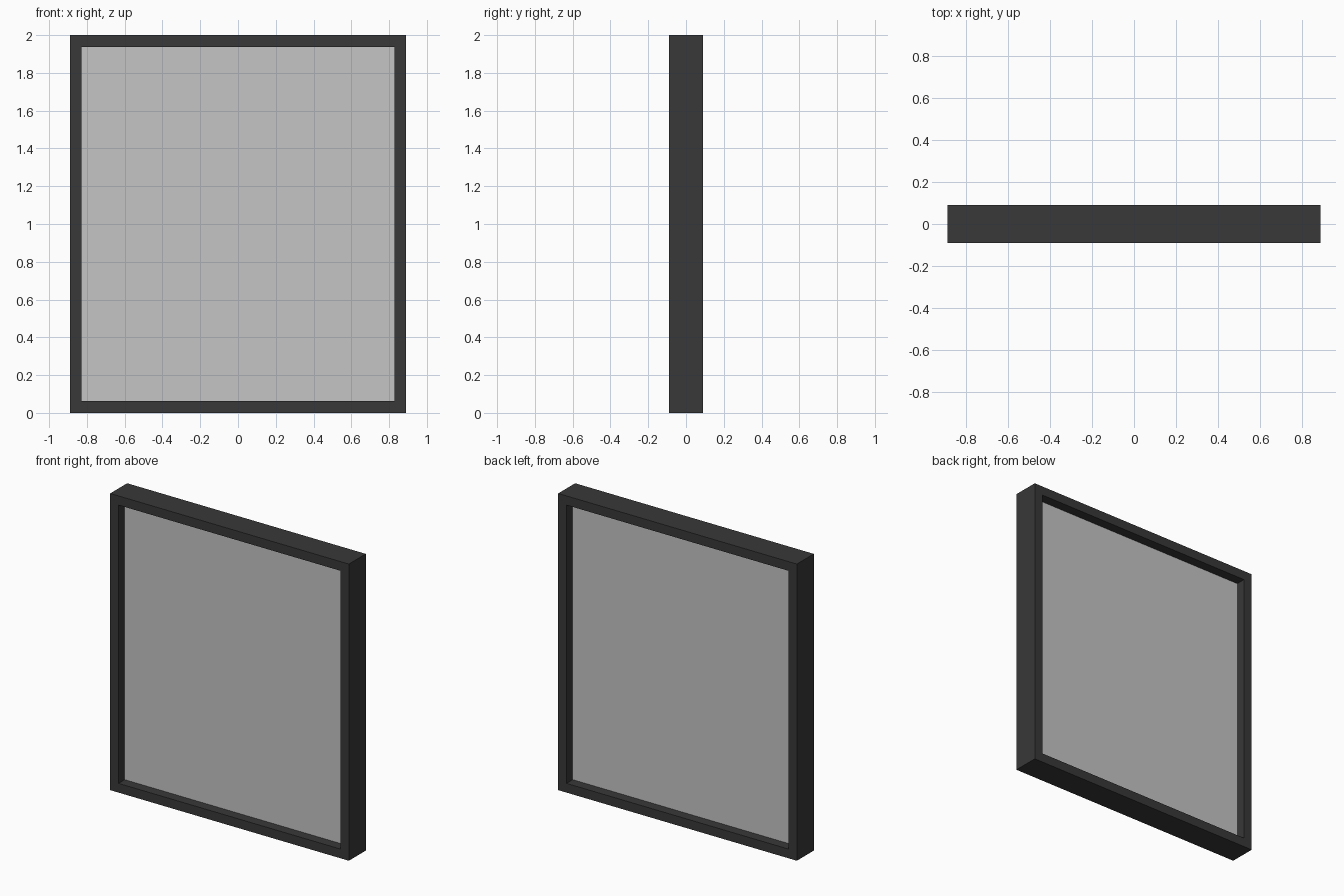
import bpy, bmesh

if "Cube" in bpy.data.objects:
    bpy.data.objects.remove(bpy.data.objects["Cube"])

W, H, D = 0.89, 2.0, 0.09      # half width, height, half depth
B = 0.062                      # frame border width
P = 0.024                      # pane half thickness


def material(name, value):
    m = bpy.data.materials.new(name)
    m.diffuse_color = (value, value, value, 1)
    m.use_nodes = True
    m.node_tree.nodes["Principled BSDF"].inputs["Base Color"].default_value = m.diffuse_color
    return m


def add_object(name, bm, mat):
    bmesh.ops.recalc_face_normals(bm, faces=bm.faces)
    mesh = bpy.data.meshes.new(name)
    bm.to_mesh(mesh)
    bm.free()
    mesh.materials.append(mat)
    ob = bpy.data.objects.new(name, mesh)
    bpy.context.collection.objects.link(ob)
    return ob


def rect(w, z0, z1):
    return [(-w, z0), (w, z0), (w, z1), (-w, z1)]


dark = material("charcoal frame", 0.040)
grey = material("light grey pane", 0.56)

# Frame: rectangular ring swept through its depth
bm = bmesh.new()
rings = [[bm.verts.new((x, y, z)) for x, z in pts]
         for pts, y in ((rect(W, 0, H), -D), (rect(W, 0, H), D),
                        (rect(W - B, B, H - B), D), (rect(W - B, B, H - B), -D))]
for i in range(4):
    a, b = rings[i], rings[(i + 1) % 4]
    for j in range(4):
        k = (j + 1) % 4
        bm.faces.new((a[j], a[k], b[k], b[j]))
add_object("window_frame", bm, dark)

# Pane: thin slab recessed equally from front and back
bm = bmesh.new()
bmesh.ops.create_cube(bm, size=1)
bmesh.ops.scale(bm, vec=(2 * (W - B), 2 * P, H - 2 * B), verts=bm.verts)
bmesh.ops.translate(bm, vec=(0, 0, H / 2), verts=bm.verts)
add_object("window_pane", bm, grey)
